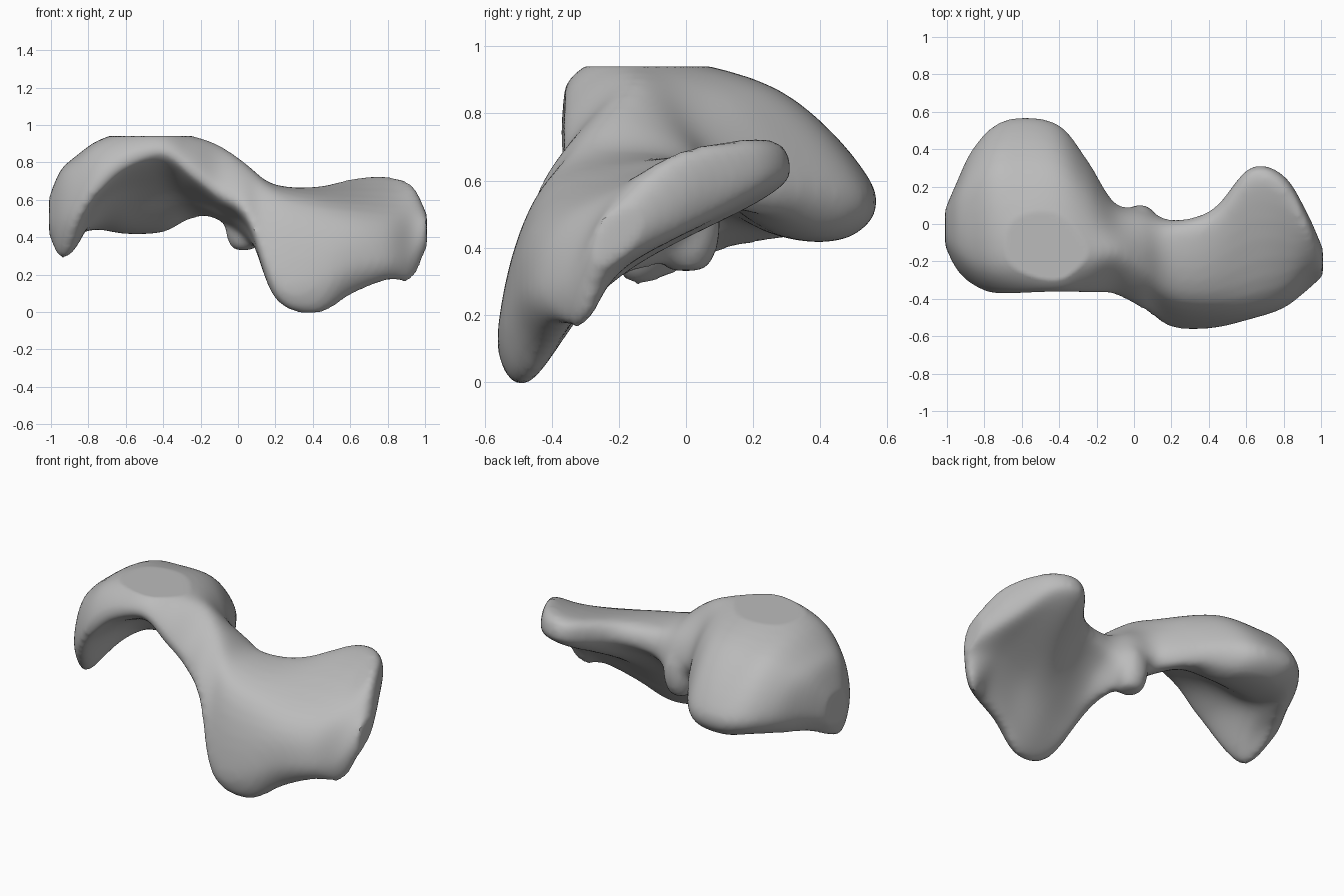
import bpy, bmesh
from mathutils import Vector

cube = bpy.data.objects.get("Cube")
if cube:
    bpy.data.objects.remove(cube)

TOP = 0.94        # ground-off flat on the dome

# Cross-sections along x: back edge, back shoulder, front shoulder,
# front face, lower lip, underside, back heel, each as (y, z)
dome_sections = [
    (-1.01, (.08, .5), (.05, .6), (-.08, .6), (-.12, .48), (-.08, .42), (0, .42), (.05, .44)),
    (-.95, (.22, .55), (.13, .73), (-.14, .73), (-.24, .5), (-.16, .3), (-.02, .33), (.14, .44)),
    (-.87, (.39, .57), (.2, .8), (-.2, .8), (-.32, .53), (-.17, .34), (.05, .4), (.26, .43)),
    (-.75, (.52, .58), (.26, .86), (-.22, .9), (-.37, .65), (-.1, .56), (.2, .46), (.42, .45)),
    (-.6, (.56, .58), (.27, .87), (-.2, .96), (-.37, .78), (-.05, .65), (.23, .45), (.48, .43)),
    (-.4, (.52, .58), (.26, .87), (-.2, .97), (-.36, .84), (-.05, .67), (.23, .46), (.45, .44)),
    (-.25, (.34, .6), (.16, .84), (-.19, .94), (-.37, .74), (-.05, .6), (.12, .53), (.27, .5)),
]
wing_sections = [
    (-.1, (.11, .6), (.03, .76), (-.17, .89), (-.38, .64), (-.2, .54), (-.08, .5), (.05, .5)),
    (.05, (.09, .5), (0, .7), (-.25, .78), (-.46, .52), (-.28, .44), (-.12, .39), (.03, .36)),
    (.2, (.02, .54), (-.06, .67), (-.4, .62), (-.55, .18), (-.46, .07), (-.3, .24), (-.1, .42)),
    (.42, (.08, .59), (-.02, .67), (-.42, .56), (-.555, .18), (-.48, -.01), (-.28, .24), (-.02, .47)),
    (.62, (.3, .64), (.19, .71), (-.38, .54), (-.51, .26), (-.41, .1), (-.22, .31), (.22, .54)),
    (.8, (.26, .64), (.15, .72), (-.33, .52), (-.45, .28), (-.36, .17), (-.17, .35), (.19, .54)),
    (.93, (.05, .6), (-.03, .68), (-.25, .52), (-.35, .3), (-.3, .17), (-.2, .33), (0, .46)),
    (1.01, (-.13, .46), (-.16, .53), (-.24, .5), (-.28, .42), (-.27, .35), (-.23, .34), (-.16, .4)),
]


def spline(points, steps, closed):
    """Smooth curve through the points."""
    n = len(points)
    pick = (lambda i: points[i % n]) if closed else (lambda i: points[max(0, min(n - 1, i))])
    out = []
    for i in range(n if closed else n - 1):
        a, b, c, d = (pick(i + k) for k in (-1, 0, 1, 2))
        for s in range(steps):
            t = s / steps
            out.append(b + (c - a) * t / 2 + (a * 2 - b * 5 + c * 4 - d) * t * t / 2
                       + (b * 3 - a - c * 3 + d) * t ** 3 / 2)
    if not closed:
        out.append(points[-1])
    return out


# Loft the dome, the neck and the wing as one body
bm = bmesh.new()
sections = dome_sections + wing_sections
rails = []
for k in range(1, len(sections[0])):
    rail = [Vector((s[0], *s[k])) for s in sections]
    rails.append(spline(rail, 5, False))
rings = [[bm.verts.new(p) for p in spline(list(section), 6, True)] for section in zip(*rails)]
for r0, r1 in zip(rings, rings[1:]):
    for i in range(len(r0)):
        j = (i + 1) % len(r0)
        bm.faces.new((r0[i], r0[j], r1[j], r1[i]))
bm.faces.new(rings[0])
bm.faces.new(rings[-1])

# Small flat-ended knob hanging under the neck
knob = bmesh.ops.create_icosphere(bm, subdivisions=3, radius=1)["verts"]
for v in knob:
    v.co = Vector((.03 + v.co.x * .1, v.co.y * .105, .47 + max(v.co.z * .17, -.14)))

bmesh.ops.recalc_face_normals(bm, faces=bm.faces)
mesh = bpy.data.meshes.new("bone_body")
bm.to_mesh(mesh)
bm.free()
bone = bpy.data.objects.new("bone_body", mesh)
bpy.context.collection.objects.link(bone)

# Fuse the parts and soften the joins
fuse = bone.modifiers.new("fuse", 'REMESH')
fuse.mode = 'VOXEL'
fuse.voxel_size = 0.018
soften = bone.modifiers.new("soften", 'SMOOTH')
soften.factor = 0.5
soften.iterations = 12
graph = bpy.context.evaluated_depsgraph_get()
fused = bpy.data.meshes.new_from_object(bone.evaluated_get(graph))
bone.modifiers.clear()
bone.data = fused

# Flatten the crown of the dome
for v in fused.vertices:
    v.co.z = min(v.co.z, TOP)

# Plain grey colour
grey = bpy.data.materials.new("bone_grey")
grey.use_nodes = True
colour = (0.5, 0.5, 0.5, 1)
grey.diffuse_color = colour
grey.node_tree.nodes["Principled BSDF"].inputs["Base Color"].default_value = colour
fused.materials.clear()
fused.materials.append(grey)

bpy.context.view_layer.objects.active = bone
bone.select_set(True)
bpy.ops.object.shade_smooth_by_angle()
